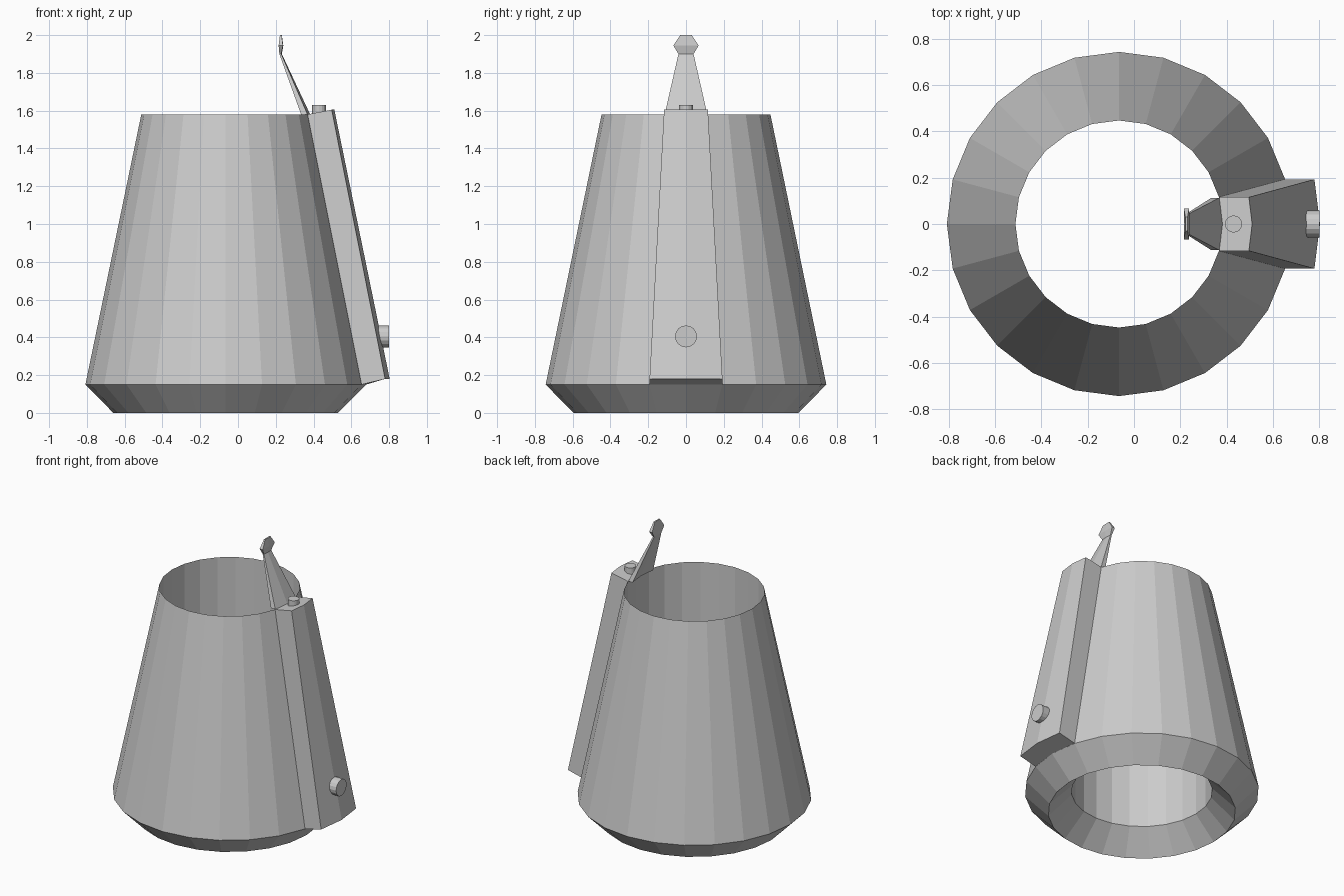
import bpy, bmesh, math
from mathutils import Vector, Matrix

CX, SIDES = -0.065, 24

old = bpy.data.objects.get("Cube")
if old:
    bpy.data.objects.remove(old, do_unlink=True)

mat = bpy.data.materials.new("light grey")
mat.use_nodes = True
colour = (0.6, 0.6, 0.6, 1)
mat.diffuse_color = colour
mat.node_tree.nodes["Principled BSDF"].inputs["Base Color"].default_value = colour


def finish(name, bm):
    bmesh.ops.recalc_face_normals(bm, faces=bm.faces)
    mesh = bpy.data.meshes.new(name)
    bm.to_mesh(mesh)
    bm.free()
    mesh.materials.append(mat)
    obj = bpy.data.objects.new(name, mesh)
    bpy.context.collection.objects.link(obj)


def loft(name, rings, closed=False):
    """Skin a stack of point rings; cap the ends or join last to first."""
    bm = bmesh.new()
    rows = [[bm.verts.new(p) for p in ring] for ring in rings]
    pairs = list(zip(rows, rows[1:]))
    if closed:
        pairs.append((rows[-1], rows[0]))
    else:
        bm.faces.new(rows[0])
        bm.faces.new(rows[-1])
    for a, b in pairs:
        for i in range(len(a)):
            j = (i + 1) % len(a)
            bm.faces.new((a[i], a[j], b[j], b[i]))
    finish(name, bm)


def circle(r, z):
    step = math.tau / SIDES
    return [(CX + r * math.cos(i * step), r * math.sin(i * step), z)
            for i in range(SIDES)]


def strip(w, inner, z_in, outer, z_out, bend):
    """Section two facets wide, bent back at both edges."""
    return [(inner - bend, -w, z_in), (inner, 0, z_in), (inner - bend, w, z_in),
            (outer - bend, w, z_out), (outer, 0, z_out), (outer - bend, -w, z_out)]


def button(name, centre, radius, depth, rotation=Matrix()):
    bm = bmesh.new()
    bmesh.ops.create_cone(bm, cap_ends=True, segments=16, radius1=radius,
                          radius2=radius, depth=depth,
                          matrix=Matrix.Translation(Vector(centre)) @ rotation)
    finish(name, bm)


# Hollow tapered body: flared foot, sloping wall and straight bore
profile = [(0.595, 0), (0.743, 0.15), (0.447, 1.58), (0.447, 0.15)]
loft("tapered_body", [circle(r, z) for r, z in profile], closed=True)

# Raised panel running up the left side
loft("side_panel", [strip(0.193, 0.678, 0.15, 0.803, 0.18, 0.024),
                    strip(0.116, 0.382, 1.58, 0.51, 1.605, 0.014)])

# Inward-leaning prong with a faceted tip
loft("prong", [strip(0.113, 0.348, 1.58, 0.382, 1.58, 0.014),
               strip(0.04, 0.222, 1.9, 0.232, 1.9, 0.003),
               strip(0.067, 0.217, 1.945, 0.24, 1.945, 0.002),
               strip(0.03, 0.223, 2.0, 0.232, 2.0, 0.001)])

# Buttons on the panel's top and lower face
button("top_button", (0.43, 0, 1.6), 0.037, 0.06)
button("lower_button", (0.765, 0, 0.405), 0.058, 0.07,
       Matrix.Rotation(math.pi / 2, 4, 'Y'))
